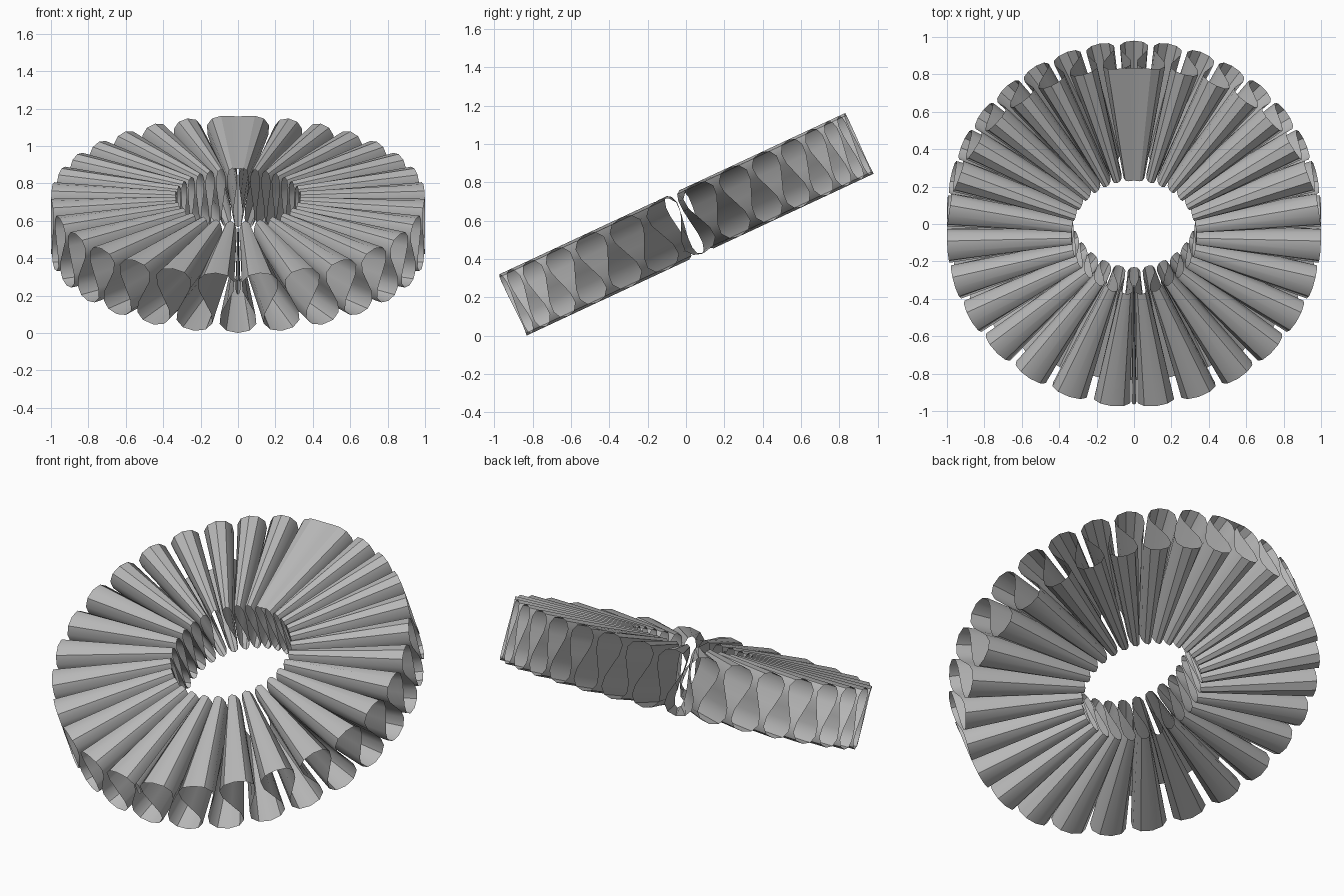
import bpy
import math
from mathutils import Matrix, Vector

cube = bpy.data.objects.get("Cube")
if cube:
    bpy.data.objects.remove(cube, do_unlink=True)

FOLDS = 30          # pleats around the ring
STEPS = 16          # segments along each pleat
INNER, OUTER = 0.335, 1.0
HALF = 0.175        # half the height of the pleats
BULGE = 0.29        # how far each pleat overhangs its neighbour
TILT = Matrix.Rotation(math.radians(25), 4, 'X')
LIFT = Vector((0, 0, OUTER * math.sin(math.radians(25)) + HALF * math.cos(math.radians(25))))

grey = bpy.data.materials.new("fabric grey")
grey.use_nodes = True
colour = (0.48, 0.48, 0.48, 1)
grey.diffuse_color = colour
grey.node_tree.nodes["Principled BSDF"].inputs["Base Color"].default_value = colour


def warp(turn):
    """Angle from the back; pleats are tighter there and looser at the front."""
    return turn - 0.13 * math.sin(turn)


def radial_sheet(name, profile, closed):
    """Sheet ruled from the inner to the outer rim along an (angle, height) profile."""
    verts = []
    for angle, height in profile:
        for r in (INNER, OUTER):
            point = Vector((r * math.sin(angle), r * math.cos(angle), height))
            verts.append(TILT @ point + LIFT)
    n = len(profile)
    faces = []
    for i in range(n if closed else n - 1):
        j = (i + 1) % n
        faces.append((2 * i, 2 * i + 1, 2 * j + 1, 2 * j))
    mesh = bpy.data.meshes.new(name)
    mesh.from_pydata(verts, [], faces)
    mesh.materials.append(grey)
    obj = bpy.data.objects.new(name, mesh)
    bpy.context.collection.objects.link(obj)
    bpy.ops.object.select_all(action='DESELECT')
    obj.select_set(True)
    bpy.context.view_layer.objects.active = obj
    bpy.ops.object.shade_smooth_by_angle(angle=math.radians(40))
    return obj


# Pleated ring: one continuous overhanging wave, trough at the back centre
wave = []
for i in range(FOLDS * STEPS):
    t = i / STEPS
    turn = 2 * math.pi / FOLDS * (t + BULGE * math.sin(4 * math.pi * t))
    wave.append((warp(turn), -HALF * math.cos(2 * math.pi * t)))
radial_sheet("pleated_ring", wave, True)

# Flat cover joining the two top pleats at the back
edge = warp(math.pi / FOLDS)
cover = [(edge * k / 3, HALF * (0.97 + 0.03 * abs(k) / 3)) for k in range(-3, 4)]
radial_sheet("back_cover", cover, False)

# Narrow tucked fold in the front gap
tuck = []
for k in range(8):
    a = 2 * math.pi * k / 8
    tuck.append((math.pi + 0.014 * math.cos(a), 0.095 + 0.045 * math.sin(a)))
radial_sheet("front_tuck", tuck, True)
